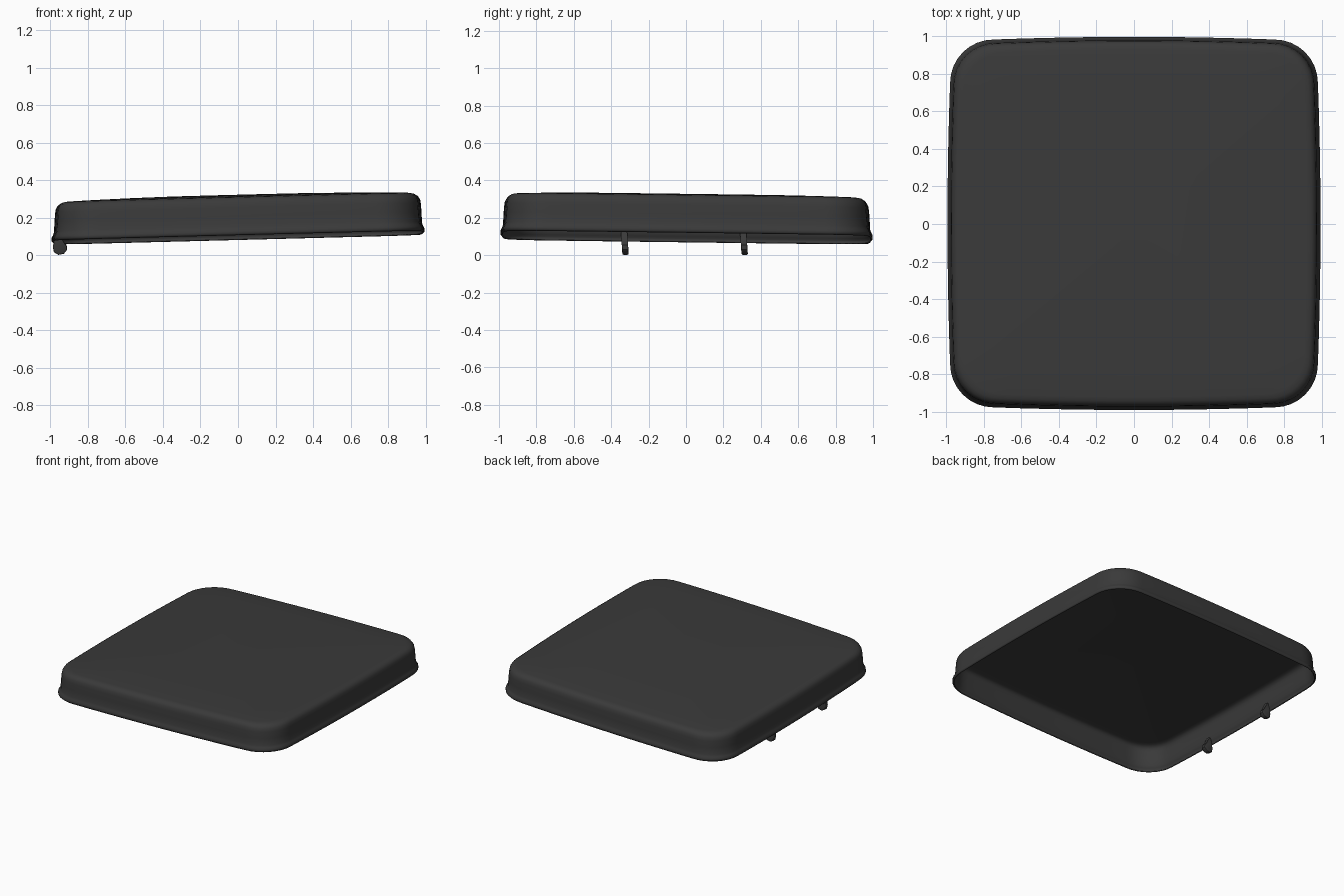
import bpy, bmesh, math

if "Cube" in bpy.data.objects:
    bpy.data.objects.remove(bpy.data.objects["Cube"])

dark = bpy.data.materials.new("dark_grey")
dark.diffuse_color = (0.042, 0.042, 0.042, 1)
dark.use_nodes = True
dark.node_tree.nodes["Principled BSDF"].inputs["Base Color"].default_value = dark.diffuse_color


def finish(name, bm, angle):
    bmesh.ops.recalc_face_normals(bm, faces=bm.faces[:])
    me = bpy.data.meshes.new(name)
    bm.to_mesh(me)
    bm.free()
    me.materials.append(dark)
    ob = bpy.data.objects.new(name, me)
    bpy.context.collection.objects.link(ob)
    bpy.ops.object.select_all(action='DESELECT')
    bpy.context.view_layer.objects.active = ob
    ob.select_set(True)
    bpy.ops.object.shade_smooth_by_angle(angle=math.radians(angle))
    return ob


def outline(half=0.974, radius=0.23, corner=8, side=10):
    """Rounded square with slightly bowed sides."""
    c = half - radius
    pts = []
    for q in range(4):
        a0 = q * math.pi / 2
        for i in range(corner + 1):
            a = a0 + i / corner * math.pi / 2
            sx, sy = [(1, 1), (-1, 1), (-1, -1), (1, -1)][q]
            pts.append((sx * c + radius * math.cos(a), sy * c + radius * math.sin(a)))
        for i in range(1, side):
            t = 2 * i / side - 1
            u, v = half + 0.014 * (1 - t * t), -t * c
            a = a0 + math.pi / 2
            pts.append((u * math.cos(a) + v * math.sin(a), u * math.sin(a) - v * math.cos(a)))
    return pts


def place(x, y, h):
    """The lid rests tilted on its hinge side."""
    return (x, y + 0.003, 0.094 + 0.026 * x - 0.013 * y + h)


# Lid: wall profile with a rim lip and soft top edge, then a shallow dome
profile = [(1.000, 0), (1.007, 0.008), (1.007, 0.022), (1.000, 0.034), (0.994, 0.05),
           (0.991, 0.10), (0.988, 0.15), (0.984, 0.175), (0.974, 0.192),
           (0.958, 0.202), (0.935, 0.206)]
profile += [(s, 0.206 + 0.021 * (1 - (s / 0.935) ** 2)) for s in (0.8, 0.6, 0.4, 0.2)]
bm = bmesh.new()
base = outline()
rings = [[bm.verts.new(place(x * s, y * s, h)) for x, y in base] for s, h in profile]
n = len(base)
for a, b in zip(rings, rings[1:]):
    for i in range(n):
        j = (i + 1) % n
        bm.faces.new((a[i], a[j], b[j], b[i]))
centre = bm.verts.new(place(0, 0, 0.227))
for i in range(n):
    bm.faces.new((rings[-1][i], rings[-1][(i + 1) % n], centre))
# An open shell has no inside, so flip if the top faces down
lid = finish("lid_shell", bm, 50)
if lid.data.polygons[-1].normal.z < 0:
    lid.data.flip_normals()
shell = lid.modifiers.new("thin_wall", 'SOLIDIFY')
shell.thickness = 0.008
shell.offset = -1

# Hinge lugs: curled tabs inside the left wall
lug = [(-0.978, 0.13), (-0.982, 0.075), (-0.988, 0.045), (-0.982, 0.016), (-0.958, 0.002),
       (-0.928, 0.008), (-0.911, 0.03), (-0.914, 0.055), (-0.94, 0.075), (-0.958, 0.13)]
for name, y0 in (("front_hinge_lug", -0.327), ("back_hinge_lug", 0.31)):
    bm = bmesh.new()
    sides = [[bm.verts.new((x, y0 + d - 0.07 * (z - 0.06), z)) for x, z in lug]
             for d in (-0.017, 0.017)]
    caps = [bm.faces.new(s) for s in sides]
    m = len(lug)
    for i in range(m):
        j = (i + 1) % m
        bm.faces.new((sides[0][i], sides[0][j], sides[1][j], sides[1][i]))
    edges = list({e for f in caps for e in f.edges})
    bmesh.ops.bevel(bm, geom=edges, offset=0.006, segments=2, affect='EDGES', profile=0.5)
    finish(name, bm, 40)
